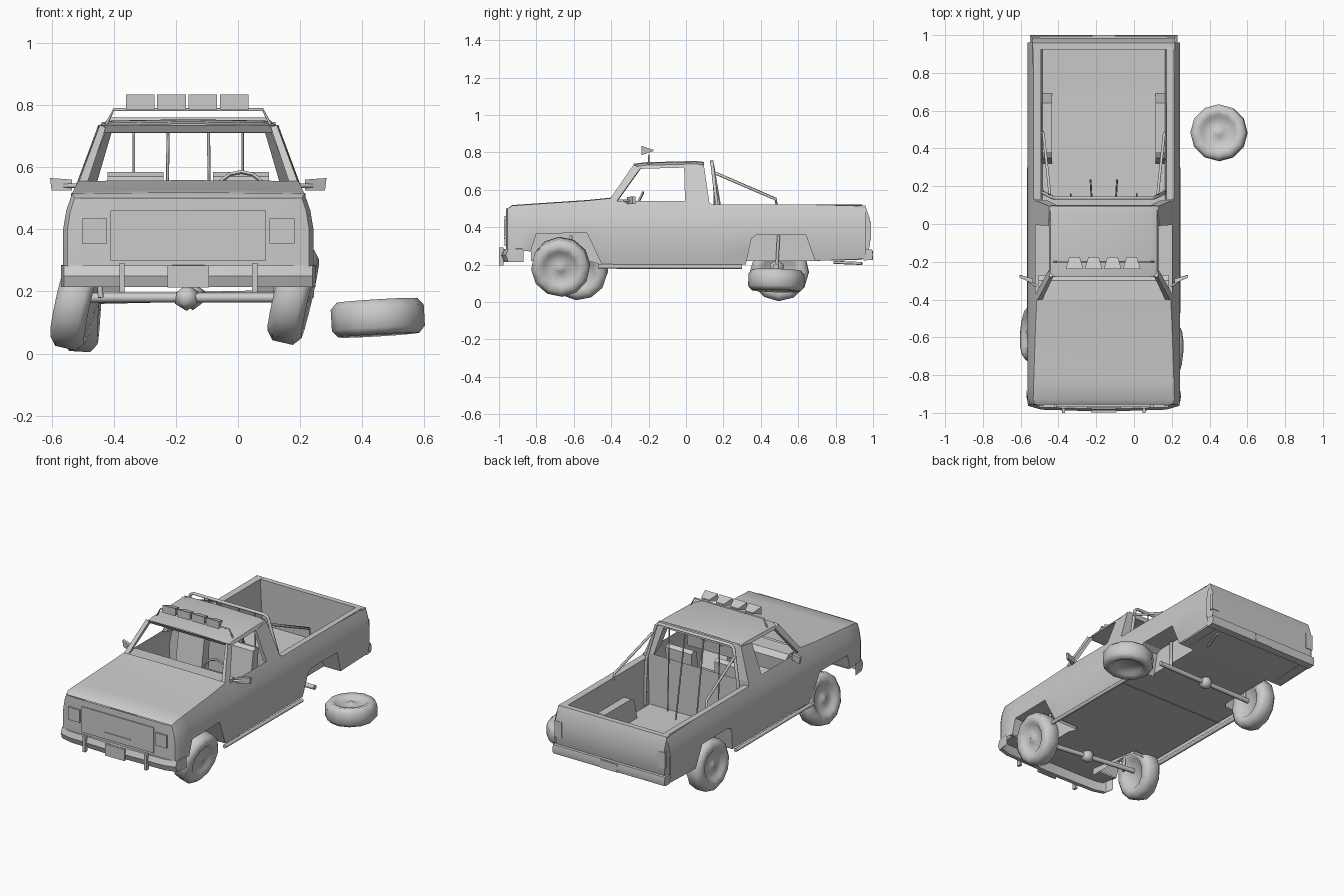
import bpy, bmesh, math
from mathutils import Vector, Matrix

if "Cube" in bpy.data.objects:
    bpy.data.objects.remove(bpy.data.objects["Cube"])

CX = -0.16  # truck centre line (the loose wheel shifts it off x = 0)


def finish(name, bm, angle=32):
    bmesh.ops.remove_doubles(bm, verts=bm.verts, dist=0.0005)
    bmesh.ops.recalc_face_normals(bm, faces=bm.faces)
    me = bpy.data.meshes.new(name)
    bm.to_mesh(me)
    bm.free()
    for p in me.polygons:
        p.use_smooth = True
    me.set_sharp_from_angle(angle=math.radians(angle))
    ob = bpy.data.objects.new(name, me)
    ob.location.x = CX
    bpy.context.collection.objects.link(ob)
    return ob


def loft(name, rows, mirror=False, caps=False, angle=32):
    """Quad sheet through rows of points, optionally mirrored in x."""
    bm = bmesh.new()
    for s in ((1, -1) if mirror else (1,)):
        vs = [[bm.verts.new((x * s, y, z)) for x, y, z in r] for r in rows]
        for a, b in zip(vs, vs[1:]):
            for i in range(len(a) - 1):
                bm.faces.new((a[i], a[i + 1], b[i + 1], b[i]))
        if caps:
            for r in (vs[0], vs[-1]):
                bm.faces.new(r[:-1])
    return finish(name, bm, angle)


def extrude_x(name, prof, x0, x1, mirror=False):
    """Closed (y, z) profile extruded along x."""
    p = prof + prof[:1]
    return loft(name, [[(x, y, z) for y, z in p] for x in (x0, x1)], mirror, True)


def box(name, lo, hi, mirror=False):
    (a, b, c), (d, e, f) = lo, hi
    return extrude_x(name, [(b, c), (e, c), (e, f), (b, f)], a, d, mirror)


def tube(name, pts, r, mirror=False, sides=6):
    bm = bmesh.new()
    for s in ((1, -1) if mirror else (1,)):
        P = [Vector((x * s, y, z)) for x, y, z in pts]
        rings = []
        for i, p in enumerate(P):
            d = (P[min(i + 1, len(P) - 1)] - P[max(i - 1, 0)]).normalized()
            ref = Vector((0, 1, 0)) if abs(d.y) < 0.7 else Vector((1, 0, 0))
            u = d.cross(ref).normalized()
            v = d.cross(u)
            angs = [k * math.tau / sides for k in range(sides)]
            rings.append([bm.verts.new(p + r * (u * math.cos(a) + v * math.sin(a))) for a in angs])
        for a, b in zip(rings, rings[1:]):
            for k in range(sides):
                bm.faces.new((a[k], a[(k + 1) % sides], b[(k + 1) % sides], b[k]))
        bm.faces.new(rings[0])
        bm.faces.new(rings[-1])
    return finish(name, bm, 70)


def wheel(name, loc, axis, r=0.157):
    prof = [(0, .058), (.02, .04), (.082, .034), (.095, .05), (.13, .056), (r, .034),
            (r, -.034), (.13, -.056), (.095, -.05), (.082, -.034), (0, -.034)]
    bm = bmesh.new()
    vs = [bm.verts.new((a, 0, t)) for a, t in prof]
    es = [bm.edges.new(e) for e in zip(vs, vs[1:])]
    bmesh.ops.spin(bm, geom=vs + es, cent=(0, 0, 0), axis=(0, 0, 1), angle=math.tau, steps=12)
    q = Vector((0, 0, 1)).rotation_difference(Vector(axis).normalized())
    bm.transform(Matrix.Translation(Vector(loc) - Vector((CX, 0, 0))) @ q.to_matrix().to_4x4())
    return finish(name, bm, 80)


W = [(.19, .385), (.28, .403), (.40, .403), (.46, .393), (.52, .372), (.56, .352)]


def width(z):  # body half width at height z
    for (a, wa), (b, wb) in zip(W, W[1:]):
        if z <= b:
            return wa + (wb - wa) * (z - a) / (b - a)
    return W[-1][1]


# body sides with wheel arches: (y, bottom z, top z)
side = [(-.955, .28, .50), (-.93, .28, .515), (-.83, .27, .522), (-.80, .365, .524), (-.53, .37, .542),
        (-.45, .20, .55), (-.40, .20, .555), (-.37, .20, .54), (0, .20, .54), (.12, .20, .535), (.14, .20, .52),
        (.32, .20, .52), (.35, .34, .52), (.38, .36, .52), (.64, .36, .52), (.69, .22, .52), (.96, .23, .513)]


def side_col(y, b, t):
    zs = [b, max(b, .28), max(b + .02, .40), .46, t]
    k = .965 if y < -.94 else 1
    return [(width(z) * k, y, z) for z in zs]


loft("body_sides", [side_col(*s) for s in side], mirror=True, angle=40)
# wheel wells: arch roof going inward, then a wall down to the floor
for a, b, n, w in ((2, 6, "front", .22), (11, 16, "rear", .275)):
    loft(n + "_wheel_wells", [[(width(z), y, z), (w, y, z), (w, y, .22)] for y, z, t in side[a:b]], mirror=True)

# hood and nose
loft("hood", [[(f * width(t) * (.965 if y < -.94 else 1), y, t + .003 * (1 - f * f) * (y > -.94))
               for f in (-1, -.85, -.4, 0, .4, .85, 1)] for y, b, t in side[:7]])
loft("nose_panel", [[(f * width(z) * .965, -.955 - .008 * (abs(f) < 1), z) for f in (-1, -.85, .85, 1)]
                    for z in (.50, .46, .40, .28)])
box("grille", (-.25, -.97, .30), (.25, -.95, .46))
box("grille_bar", (-.09, -.974, .337), (.09, -.96, .344))
box("headlights", (.262, -.972, .355), (.342, -.95, .435), True)

# floor pan, narrowed around the wheels
loft("floor_pan", [[(-w, y, z), (w, y, z)] for y, w, z in
                   ((-.95, .38, .275), (-.83, .39, .265), (-.829, .22, .265), (-.451, .22, .22), (-.45, .385, .22),
                    (.32, .385, .22), (.321, .275, .22), (.689, .275, .22), (.69, .385, .22), (.96, .385, .23))])
tube("side_steps", [(.395, -.47, .19), (.395, .30, .188)], .012, True)

# cargo bed
loft("bed_walls", [[(.372, y, .52), (.332, y, .517), (.325, y, zb)] for y, zb in
                   ((.13, .22), (.32, .22), (.35, .34), (.38, .36), (.64, .36), (.69, .22), (.94, .225))], mirror=True)
loft("cab_back_wall", [[(-width(z), .125, z), (width(z), .125, z)] for z in (.215, .28, .40, .46, .54)])
extrude_x("tailgate", [(.958, .23), (.983, .30), (.985, .44), (.958, .516), (.925, .516), (.935, .23)], -.378, .378)
box("tail_lamps", (.335, .965, .33), (.385, .988, .43), True)

# cab roof and pillars
loft("roof", [[(f * .29, y, z + dz) for f, dz in
               ((-1, -.03), (-.97, -.012), (-.85, 0), (0, .004), (.85, 0), (.97, -.012), (1, -.03))]
              for y, z in ((-.28, .735), (-.22, .743), (.05, .75), (.095, .745))], angle=45)
loft("roof_lining", [[(-.285, y, .72), (.285, y, .72)] for y in (-.27, .09)])
loft("windshield_header", [[(-.29, -.28, .735), (.29, -.28, .735)], [(-.285, -.265, .712), (.285, -.265, .712)]])


def pillar(name, base, top):
    loft(name, [base + base[:1], top + top[:1]], mirror=True, caps=True)


pillar("front_pillars", [(.355, -.41, .545), (.362, -.37, .54), (.335, -.365, .54), (.325, -.40, .55)],
       [(.285, -.28, .735), (.292, -.245, .715), (.272, -.24, .715), (.265, -.275, .73)])
pillar("rear_pillars", [(.364, -.005, .535), (.364, .125, .53), (.30, .125, .53), (.335, 0, .535)],
       [(.292, -.01, .718), (.29, .095, .735), (.24, .095, .735), (.265, 0, .718)])
loft("rear_window_header", [[(-.28, .095, .745), (.28, .095, .745)], [(-.28, .10, .71), (.28, .10, .71)]])

# cab interior
extrude_x("dashboard", [(-.40, .55), (-.30, .548), (-.27, .52), (-.28, .43), (-.40, .43)], -.345, .345)
extrude_x("seat_backs", [(-.03, .32), (.01, .57), (.035, .585), (.06, .57), (.05, .32)], .08, .26, True)
extrude_x("seat_cushions", [(-.22, .24), (-.22, .33), (-.19, .35), (0, .33), (.04, .24)], .06, .28, True)
ring = [(.17 + .075 * math.cos(a), -.26 + .03 * math.sin(a), .525 + .06 * math.sin(a))
        for a in [i * math.tau / 12 for i in range(13)]]
tube("steering_wheel", ring, .007, sides=5)
tube("steering_column", [(.17, -.26, .525), (.17, -.33, .50)], .009)
box("steering_spoke", (.10, -.266, .52), (.24, -.256, .53))

# side mirrors
tube("mirror_arms", [(.355, -.33, .54), (.40, -.30, .54)], .007, True)
loft("mirrors", [[(.375, -.315, .525), (.375, -.29, .525), (.375, -.29, .56), (.375, -.315, .56), (.375, -.315, .525)],
                 [(.44, -.285, .525), (.44, -.27, .525), (.445, -.27, .565), (.445, -.285, .565), (.44, -.285, .525)]],
     True, True)

# roof light bar
tube("light_bar", [(-.265, -.2, .735), (-.24, -.2, .785), (.24, -.2, .785), (.265, -.2, .735)], .005)
for i in range(4):
    x = -.155 + i * .101
    loft(f"roof_light_{i + 1}", [[(x + sx * w, y, z + sz * h) for sx, sz in ((-1, -1), (1, -1), (1, 1), (-1, 1), (-1, -1))]
                                 for y, z, w, h in ((-.237, .81, .046, .024), (-.175, .81, .028, .004))], False, True)

# roll bar, stays and bed posts
tube("roll_bar", [(-.325, .175, .23), (-.32, .165, .52), (-.27, .14, .735), (-.25, .138, .75), (.25, .138, .75),
                  (.27, .14, .735), (.32, .165, .52), (.325, .175, .23)], .01)
tube("roll_bar_stays", [(.285, .155, .69), (.32, .48, .55), (.325, .485, .51)], .008, True)
tube("bed_posts", [(.065, .145, .74), (.07, .23, .23)], .005, True)
tube("thin_posts", [(.175, .145, .74), (.175, .16, .23)], .004, True)

# bumpers, guards and plates
bump = ((-.41, -.90), (-.40, -.955), (-.33, -.975), (0, -.985), (.33, -.975), (.40, -.955), (.41, -.90))
lip = ((.03, .215), (.005, .215), (-.008, .25), (.005, .283), (.03, .285), (.03, .215))
loft("front_bumper", [[(x, y + d, z) for d, z in lip] for x, y in bump], False, True)
box("bumper_guards", (.205, -1.0, .195), (.222, -.975, .292), True)
box("front_plate", (-.067, -.997, .212), (.067, -.985, .284))
extrude_x("rear_bumper", [(.95, .222), (.995, .225), (1.0, .25), (.995, .28), (.95, .28)], -.39, .39)
box("rear_plate", (-.06, .99, .225), (.06, 1.0, .275))
tube("exhaust_pipe", [(.25, .79, .212), (.31, .94, .206)], .008)

# axles, differentials, shocks
ends = {"front": ((-.34, -.58, .18), (.33, -.67, .18)), "rear": ((-.33, .49, .175), (.36, .48, .19))}
for n, (a, b) in ends.items():
    tube(n + "_axle", [a, b], .016)
    bm = bmesh.new()
    mid = (Vector(a) + Vector(b)) / 2
    bmesh.ops.create_icosphere(bm, subdivisions=1, radius=.043, matrix=Matrix.Translation(mid))
    finish(n + "_differential", bm, 60)
    tube(n + "_shocks", [(.282, mid.y, .18), (.29, mid.y + .01, .355)], .009, True)

# wheels: three fitted, one lying loose beside the truck
wheel("front_right_wheel", (.178, -.67, .188), (.96, -.05, -.22))
wheel("front_left_wheel", (-.52, -.575, .17), (-.96, .08, .22))
wheel("rear_left_wheel", (-.50, .50, .163), (-1, .03, .06))
wheel("loose_wheel", (.45, .483, .115), (-.06, .03, 1), .15)
